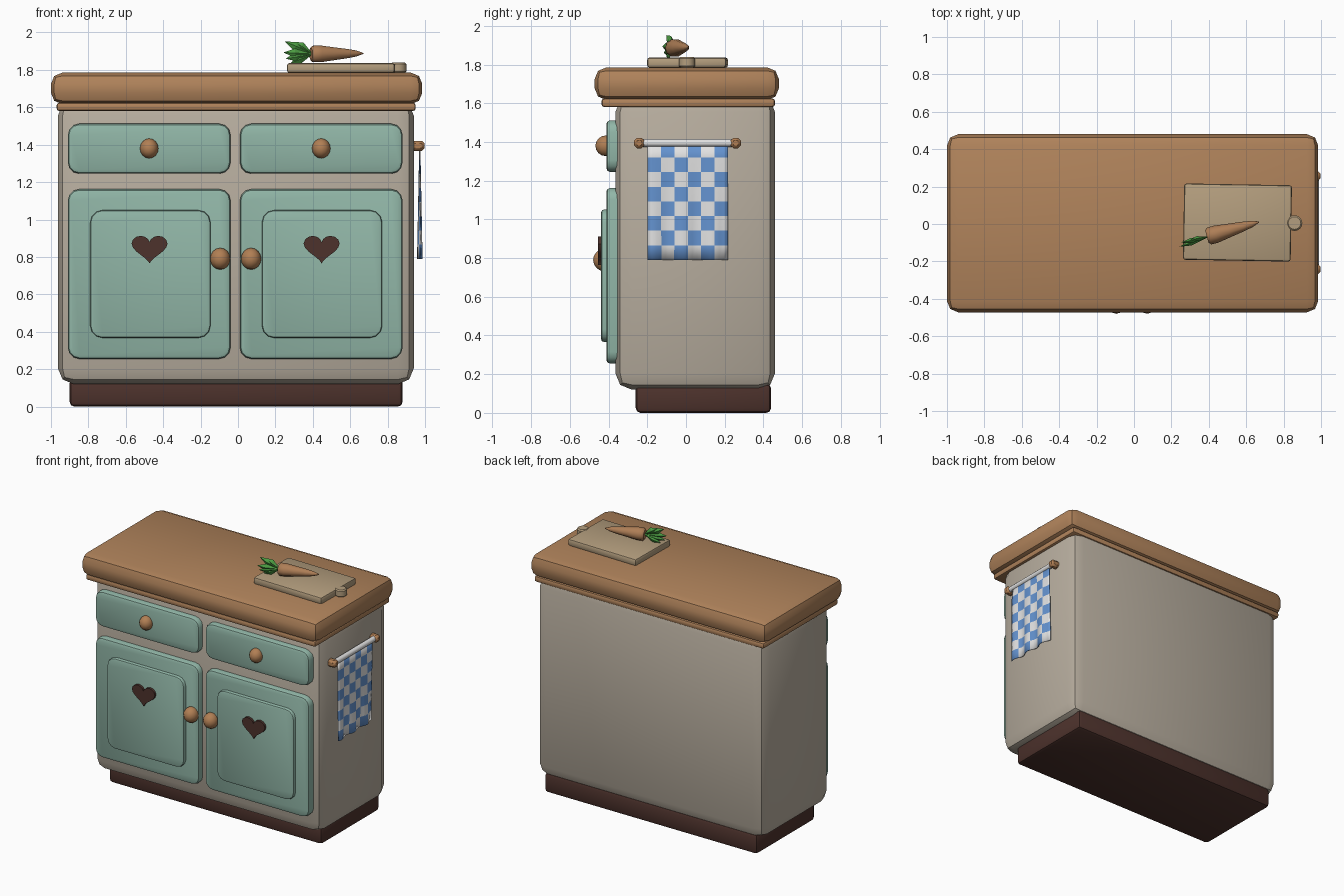
import bpy, bmesh, math
from mathutils import Vector, Matrix

if "Cube" in bpy.data.objects:
    bpy.data.objects.remove(bpy.data.objects["Cube"])


def mat(name, r, g, b):
    m = bpy.data.materials.new(name)
    lin = lambda c: ((c / 255 + 0.055) / 1.055) ** 2.4
    m.diffuse_color = (lin(r), lin(g), lin(b), 1)
    m.use_nodes = True
    m.node_tree.nodes["Principled BSDF"].inputs["Base Color"].default_value = m.diffuse_color
    return m


CREAM = mat("cream_paint", 184, 174, 159)
TEAL = mat("teal_paint", 145, 182, 167)
WOOD = mat("warm_wood", 176, 131, 91)
KNOB = mat("knob_wood", 177, 127, 84)
DARK = mat("dark_brown", 77, 50, 44)
BOARD = mat("pale_board_wood", 180, 158, 126)
WHITE = mat("white", 226, 226, 226)
BLUE = mat("towel_blue", 100, 147, 208)
CARROT = mat("carrot_orange", 174, 126, 86)
GREEN = mat("leaf_green", 78, 160, 68)


def finish(name, bm, mats, smooth=40):
    bmesh.ops.recalc_face_normals(bm, faces=bm.faces)
    me = bpy.data.meshes.new(name)
    bm.to_mesh(me)
    bm.free()
    ob = bpy.data.objects.new(name, me)
    bpy.context.collection.objects.link(ob)
    for m in mats:
        me.materials.append(m)
    if smooth:
        bpy.ops.object.select_all(action='DESELECT')
        ob.select_set(True)
        bpy.context.view_layer.objects.active = ob
        bpy.ops.object.shade_smooth_by_angle(angle=math.radians(smooth))
    return ob


def cube(x, y, z):
    """bmesh box from (min, max) pairs"""
    bm = bmesh.new()
    size = [b - a for a, b in (x, y, z)]
    mid = [(a + b) / 2 for a, b in (x, y, z)]
    bmesh.ops.create_cube(bm, size=1, matrix=Matrix.Translation(mid) @ Matrix.Diagonal((*size, 1)))
    return bm


def box(name, x, y, z, m, bevel=0.0, seg=2):
    bm = cube(x, y, z)
    if bevel:
        bmesh.ops.bevel(bm, geom=bm.edges[:], offset=bevel, segments=seg, profile=0.5, affect='EDGES')
    return finish(name, bm, [m])


def panel(name, x, y, z, corner, soft):
    """front panel: rounded outline, softened front rim"""
    bm = cube(x, y, z)
    edges = [e for e in bm.edges if abs(e.verts[0].co.y - e.verts[1].co.y) > 1e-4]
    bmesh.ops.bevel(bm, geom=edges, offset=corner, segments=3, profile=0.5, affect='EDGES')
    rim = [e for e in bm.edges if all(abs(v.co.y - y[0]) < 1e-5 for v in e.verts)]
    bmesh.ops.bevel(bm, geom=rim, offset=soft, segments=2, profile=0.5, affect='EDGES')
    return finish(name, bm, [TEAL])


def knob(name, x, y, z, r):
    bm = bmesh.new()
    bmesh.ops.create_uvsphere(bm, u_segments=12, v_segments=8, radius=r,
                              matrix=Matrix.Translation((x, y, z)) @ Matrix.Diagonal((0.93, 1, 1, 1)))
    return finish(name, bm, [KNOB], 60)


def heart(name, cx, cz):
    bm = bmesh.new()
    vs = []
    for i in range(28):
        t = 2 * math.pi * i / 28
        px = 16 * math.sin(t) ** 3
        pz = 13 * math.cos(t) - 5 * math.cos(2 * t) - 2 * math.cos(3 * t) - math.cos(4 * t)
        vs.append(bm.verts.new((cx + px * 0.096 / 16, -0.455, cz + (pz + 2.5) * 0.075 / 14.5)))
    f = bm.faces.new(vs)
    ext = bmesh.ops.extrude_face_region(bm, geom=[f])
    bmesh.ops.translate(bm, vec=(0, 0.03, 0), verts=[v for v in ext['geom'] if isinstance(v, bmesh.types.BMVert)])
    return finish(name, bm, [DARK], 30)


# Cabinet carcass, plinth, trim and worktop
box("plinth", (-0.90, 0.88), (-0.26, 0.44), (0, 0.15), DARK, 0.025)
box("cabinet_body", (-0.963, 0.94), (-0.365, 0.46), (0.12, 1.64), CREAM, 0.085)
box("worktop_trim", (-0.97, 0.95), (-0.437, 0.46), (1.58, 1.625), WOOD, 0.015)
box("worktop", (-1.0, 0.985), (-0.472, 0.48), (1.617, 1.785), WOOD, 0.06)

# Drawers and doors, one set per side
for side, x0, knob_x in (("left", -0.91, -0.095), ("right", 0.01, 0.07)):
    x1 = x0 + 0.87
    mid = (x0 + x1) / 2
    panel(side + "_drawer", (x0, x1), (-0.412, -0.35), (1.245, 1.512), 0.06, 0.02)
    knob(side + "_drawer_knob", mid, -0.415, 1.38, 0.053)
    panel(side + "_door", (x0, x1), (-0.412, -0.35), (0.255, 1.162), 0.06, 0.02)
    px = -0.79 if side == "left" else 0.128
    panel(side + "_door_panel", (px, px + 0.643), (-0.438, -0.40), (0.367, 1.05), 0.065, 0.012)
    heart(side + "_door_heart", mid + 0.002, 0.838)
    knob(side + "_door_knob", knob_x, -0.422, 0.79, 0.058)

# Towel rail on the right side
bm = bmesh.new()
bmesh.ops.create_cone(bm, cap_ends=True, segments=12, radius1=0.02, radius2=0.02, depth=0.48,
                      matrix=Matrix.Translation((0.968, 0.01, 1.395)) @ Matrix.Rotation(math.pi / 2, 4, 'X'))
finish("towel_rail", bm, [WHITE])
for tag, y in (("front", -0.242), ("rear", 0.257)):
    box(tag + "_rail_bracket", (0.925, 0.998), (y - 0.026, y + 0.026), (1.367, 1.421), KNOB, 0.014, 1)

# Checked towel with soft folds that deepen downwards
bm = bmesh.new()
cols, rows, sub = 6, 8, 3
grid = []
for j in range(rows + 1):
    z = 0.79 + 0.605 * j / rows
    drop = 1 - j / rows
    grid.append([bm.verts.new((0.972 + 0.012 * drop * math.sin(i * 0.95 + 0.4),
                               -0.198 + 0.415 * i / (cols * sub), z)) for i in range(cols * sub + 1)])
for j in range(rows):
    for i in range(cols * sub):
        f = bm.faces.new((grid[j][i], grid[j][i + 1], grid[j + 1][i + 1], grid[j + 1][i]))
        f.material_index = 1 if (i // sub + j) % 2 == 0 else 0
towel = finish("checked_towel", bm, [WHITE, BLUE], 60)
mod = towel.modifiers.new("cloth_thickness", 'SOLIDIFY')
mod.thickness = 0.006
mod.offset = 0

# Chopping board with round handle
board = box("chopping_board", (-0.288, 0.288), (-0.204, 0.204), (-0.026, 0.026), BOARD, 0.013)
board.location = (0.553, 0.008, 1.81)
board.rotation_euler.z = math.radians(-1)
bm = bmesh.new()
bmesh.ops.create_cone(bm, cap_ends=True, segments=16, radius1=0.042, radius2=0.042, depth=0.055,
                      matrix=Matrix.Translation((0.858, 0.005, 1.812)))
rim = [e for e in bm.edges if abs(e.verts[0].co.z - e.verts[1].co.z) < 1e-5]
bmesh.ops.bevel(bm, geom=rim, offset=0.008, segments=1, affect='EDGES')
finish("board_handle", bm, [BOARD])

# Carrot, lathed along its own axis
base, tip = Vector((0.39, -0.068, 1.885)), Vector((0.672, 0.012, 1.888))
axis = (tip - base).to_track_quat('Z', 'Y').to_matrix().to_4x4()
place = Matrix.Translation(base) @ axis
bm = bmesh.new()
prev = None
for h, r in ((0, 0.034), (0.012, 0.046), (0.05, 0.047), (0.12, 0.037), (0.2, 0.026), (0.25, 0.017), (0.29, 0.003)):
    ring = [bm.verts.new(place @ Vector((r * math.cos(a), r * math.sin(a), h)))
            for a in (2 * math.pi * k / 10 for k in range(10))]
    if prev:
        for k in range(10):
            bm.faces.new((prev[k], prev[(k + 1) % 10], ring[(k + 1) % 10], ring[k]))
    else:
        bm.faces.new(ring)
    prev = ring
bm.faces.new(prev)
finish("carrot", bm, [CARROT], 45)

# Carrot leaves: pointed, faceted blades fanned upright
root = Vector((0.4, -0.068, 1.885))
side_dir = Vector((0.27, -0.96, 0)).normalized()
for n, end in enumerate(((0.25, -0.1, 1.952), (0.243, -0.122, 1.893), (0.283, -0.1, 1.838),
                         (0.30, -0.085, 1.95), (0.255, -0.115, 1.86))):
    d = Vector(end) - root
    w = d.cross(side_dir).normalized()
    bm = bmesh.new()
    ring = [bm.verts.new(root + d * 0.62 + o) for o in
            (w * 0.024, side_dir * 0.014, w * -0.024, side_dir * -0.014)]
    ends = [bm.verts.new(root), bm.verts.new(Vector(end))]
    for k in range(4):
        for v in ends:
            bm.faces.new((ring[k], ring[(k + 1) % 4], v))
    finish("carrot_leaf_%d" % (n + 1), bm, [GREEN], 0)
